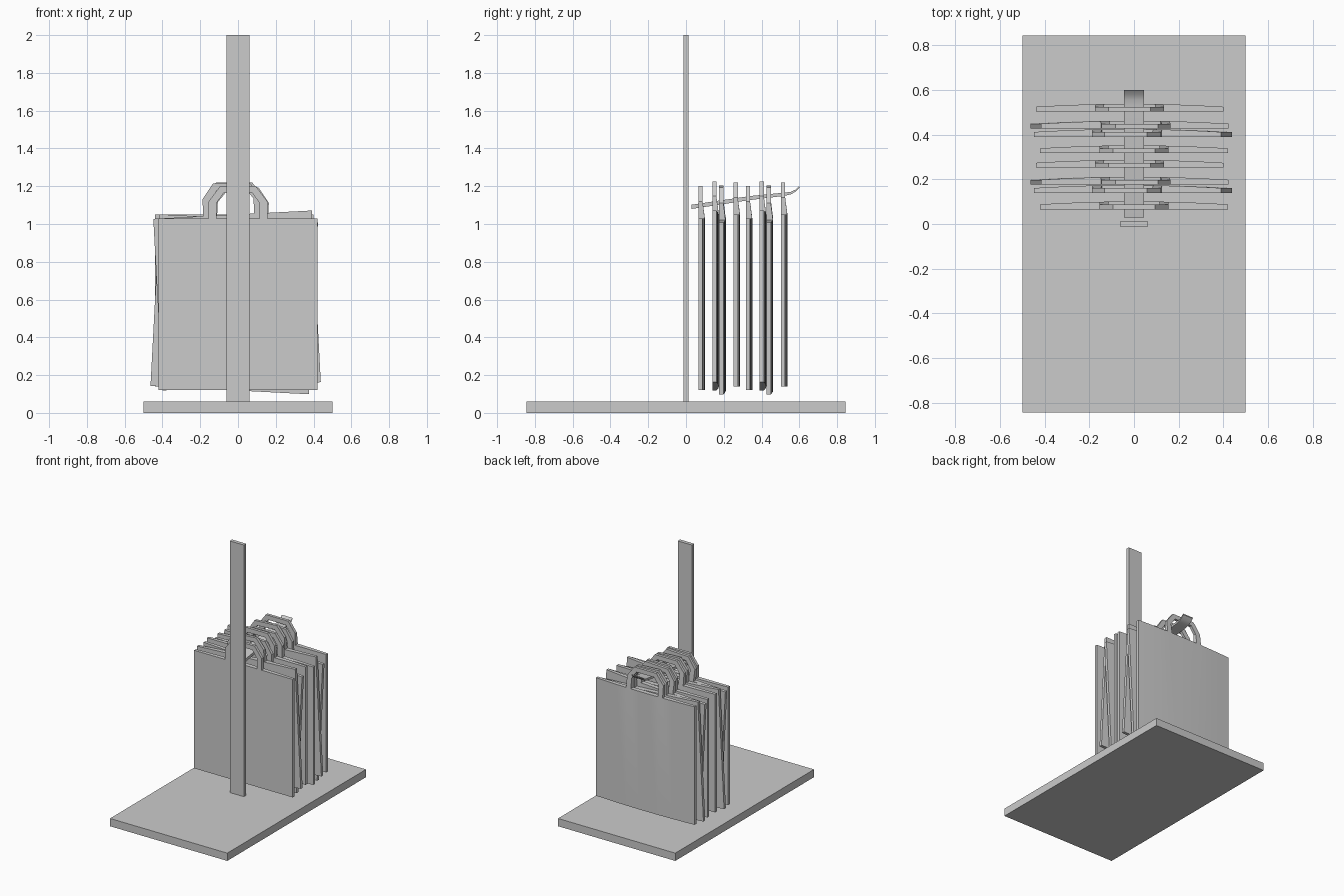
import bpy, bmesh
from math import radians
from mathutils import Vector

if "Cube" in bpy.data.objects:
    bpy.data.objects.remove(bpy.data.objects["Cube"])


def finish(bm, name):
    bmesh.ops.recalc_face_normals(bm, faces=bm.faces[:])
    me = bpy.data.meshes.new(name)
    bm.to_mesh(me)
    bm.free()
    return me


def place(name, me, loc=(0, 0, 0), tilt=0):
    ob = bpy.data.objects.new(name, me)
    bpy.context.collection.objects.link(ob)
    ob.location = loc
    ob.rotation_euler.y = radians(tilt)
    return ob


def box(name, lo, hi):
    bm = bmesh.new()
    bmesh.ops.create_cube(bm, size=1)
    for v in bm.verts:
        v.co = [a + (c + 0.5) * (b - a) for a, b, c in zip(lo, hi, v.co)]
    return place(name, finish(bm, name))


def extrude(bm, shift):
    """Thicken the flat faces of bm; shift maps a vertex position to its far side."""
    ret = bmesh.ops.extrude_face_region(bm, geom=bm.faces[:], use_keep_orig=True)
    for v in ret["geom"]:
        if isinstance(v, bmesh.types.BMVert):
            v.co += shift(v.co)


# base slab and upright strip
box("base", (-0.5, -0.845, 0), (0.5, 0.845, 0.06))
box("post", (-0.06, -0.014, 0.06), (0.06, 0.014, 2))

# display arm: ribbon profile swept across its width
path = [(0.03, 1.08), (0.19, 1.104), (0.34, 1.127), (0.52, 1.149), (0.555, 1.157), (0.58, 1.171), (0.6, 1.192)]
thick = [0.022, 0.022, 0.021, 0.017, 0.013, 0.011, 0.008]
bm = bmesh.new()
low = [bm.verts.new((-0.045, y, z)) for y, z in path]
top = [bm.verts.new((-0.045, y, z + t)) for (y, z), t in zip(path, thick)]
for i in range(len(path) - 1):
    bm.faces.new((low[i], low[i + 1], top[i + 1], top[i]))
extrude(bm, lambda co: Vector((0.09, 0, 0)))
place("hook_arm", finish(bm, "hook_arm"))

# bag: flat front, bulging back, faceted arch handle
bm = bmesh.new()
half_w, half_h = 0.42, 0.455
cols = [0.04, 0.115, 0.155, 0.24, 0.33, half_w]
cols = [-x for x in reversed(cols)] + cols
bottom = [bm.verts.new((x, 0, -half_h)) for x in cols]
upper = {x: bm.verts.new((x, 0, half_h)) for x in cols}
for i in range(len(cols) - 1):
    bm.faces.new((bottom[i], bottom[i + 1], upper[cols[i + 1]], upper[cols[i]]))
outer_pts = [(-0.155, 0.545), (-0.095, 0.625), (0.095, 0.625), (0.155, 0.545)]
inner_pts = [(-0.115, 0.535), (-0.075, 0.59), (0.075, 0.59), (0.115, 0.535)]
outer = [upper[-0.155]] + [bm.verts.new((x, 0, z)) for x, z in outer_pts] + [upper[0.155]]
inner = [upper[-0.115]] + [bm.verts.new((x, 0, z)) for x, z in inner_pts] + [upper[0.115]]
for i in range(5):
    bm.faces.new((outer[i], outer[i + 1], inner[i + 1], inner[i]))


def bulge(co):
    swell = 0.013 * (1 - (co.x / half_w) ** 2) if co.z < 0.5 else 0
    return Vector((0, 0.022 + swell, 0))


extrude(bm, bulge)
bag_mesh = finish(bm, "bag")

# eight bags: four hanging poses, repeated further along the arm
poses = [(0, 0.066, 0.575, 0), (-0.005, 0.139, 0.595, -3),
         (-0.02, 0.176, 0.575, 3), (-0.02, 0.252, 0.595, 0)]
for row in range(2):
    for i, (x, y, z, tilt) in enumerate(poses):
        place(f"bag_{row * 4 + i + 1}", bag_mesh, (x, y + 0.251 * row, z), tilt)

# smooth the gentle curves, keep the corners sharp
bpy.ops.object.select_all(action='DESELECT')
for name in ("hook_arm", "bag_1"):
    bpy.data.objects[name].select_set(True)
    bpy.context.view_layer.objects.active = bpy.data.objects[name]
bpy.ops.object.shade_smooth_by_angle(angle=radians(30))
